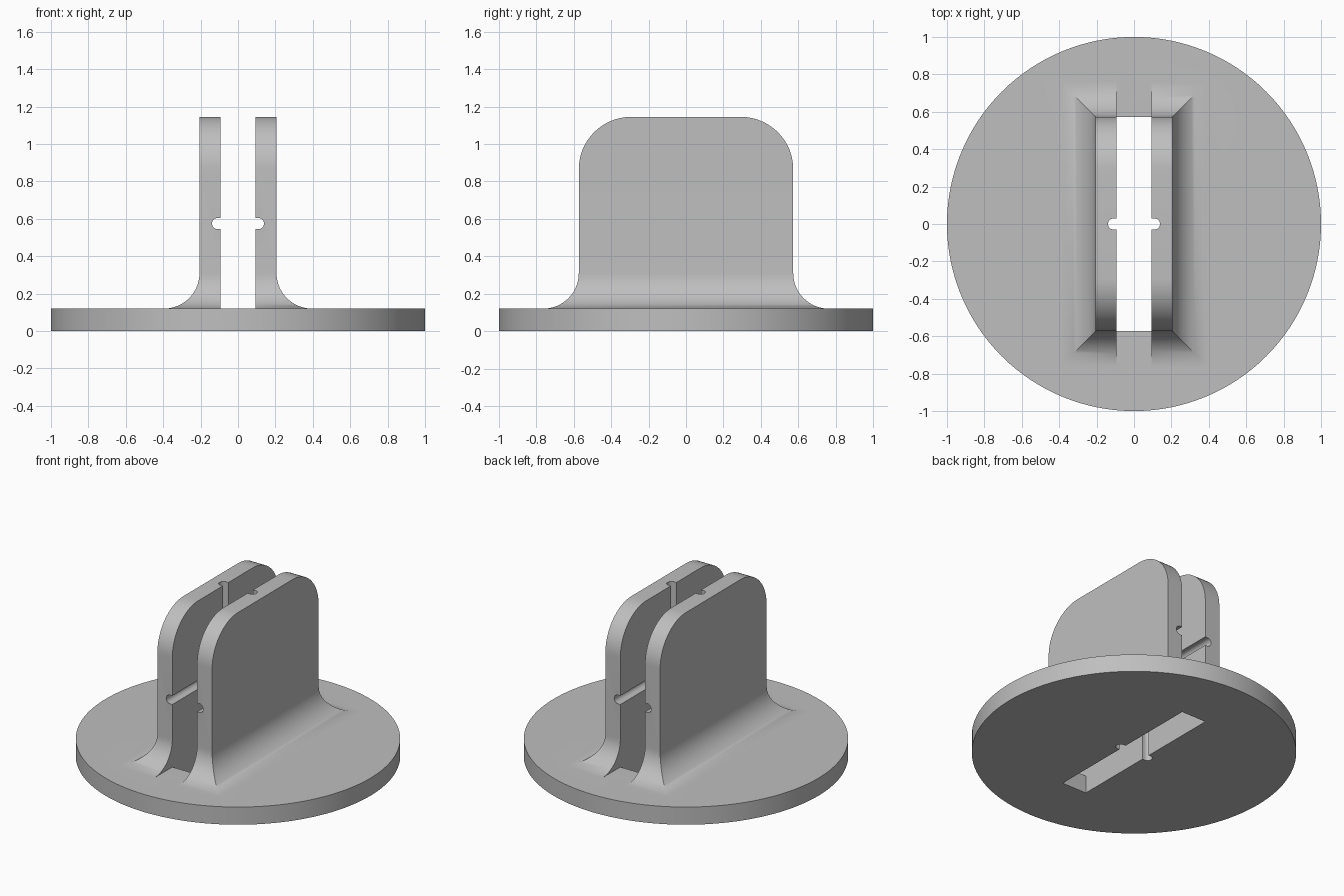
import bpy, bmesh, math

default = bpy.data.objects.get("Cube")
if default:
    bpy.data.objects.remove(default, do_unlink=True)

BASE_TOP, TOP = 0.12, 1.145
HALF_X, HALF_Y = 0.206, 0.573
GAP = 0.093
FILLET, ROUND = 0.19, 0.28
GROOVE_R, GROOVE_X = 0.03, 0.109

grey = bpy.data.materials.new("light_grey")
grey.use_nodes = True
colour = (0.52, 0.52, 0.52, 1)
grey.diffuse_color = colour
grey.node_tree.nodes["Principled BSDF"].inputs["Base Color"].default_value = colour


def loft(name, rings):
    """Skin a stack of closed rings and cap both ends."""
    bm = bmesh.new()
    loops = [[bm.verts.new(p) for p in ring] for ring in rings]
    n = len(loops[0])
    for a, b in zip(loops, loops[1:]):
        for i in range(n):
            j = (i + 1) % n
            bm.faces.new((a[i], a[j], b[j], b[i]))
    bm.faces.new(loops[0][::-1])
    bm.faces.new(loops[-1])
    bmesh.ops.recalc_face_normals(bm, faces=bm.faces)
    mesh = bpy.data.meshes.new(name)
    bm.to_mesh(mesh)
    bm.free()
    mesh.materials.append(grey)
    obj = bpy.data.objects.new(name, mesh)
    bpy.context.collection.objects.link(obj)
    return obj


def rect(x, y, z):
    return [(-x, -y, z), (x, -y, z), (x, y, z), (-x, y, z)]


def box(name, x, y, z0, z1):
    return loft(name, [rect(x, y, z0), rect(x, y, z1)])


def combine(target, tool, operation):
    mod = target.modifiers.new(operation.lower(), 'BOOLEAN')
    mod.operation, mod.solver, mod.object = operation, 'EXACT', tool
    bpy.ops.object.select_all(action='DESELECT')
    bpy.context.view_layer.objects.active = target
    target.select_set(True)
    bpy.ops.object.modifier_apply(modifier=mod.name)
    bpy.data.objects.remove(tool, do_unlink=True)


# Round base plate
def circle(z, n=128):
    return [(math.cos(2 * math.pi * i / n), math.sin(2 * math.pi * i / n), z) for i in range(n)]


stand = loft("slotted_stand", [circle(0), circle(BASE_TOP)])

# Upright block: flared foot, straight sides, rounded top shoulders
rings = []
for i in range(17):
    a = math.pi / 2 * i / 16
    d = FILLET * (1 - math.sin(a))
    z = BASE_TOP + FILLET * (1 - math.cos(a))
    if i == 0:
        rings.append(rect(HALF_X + d, HALF_Y + d, BASE_TOP / 2))
    rings.append(rect(HALF_X + d, HALF_Y + d, z))
for i in range(17):
    a = math.pi / 2 * i / 16
    rings.append(rect(HALF_X, HALF_Y - ROUND * (1 - math.cos(a)),
                      TOP - ROUND * (1 - math.sin(a))))
combine(stand, loft("upright", rings), 'UNION')

# Gap between the two plates, and the slot through the base
combine(stand, box("gap_cutter", GAP, 1.5, BASE_TOP, 1.5), 'DIFFERENCE')
combine(stand, box("slot_cutter", GAP, HALF_Y, -0.2, 0.5), 'DIFFERENCE')


# Round-ended grooves, one along the depth and one along the height
def stadium():
    pts = []
    for side in (1, -1):
        for i in range(13):
            a = math.pi * (i / 12 - 0.5)
            pts.append((side * (GROOVE_X + GROOVE_R * math.cos(a)), side * GROOVE_R * math.sin(a)))
    return pts


combine(stand, loft("depth_groove_cutter",
                    [[(u, y, 0.575 + v) for u, v in stadium()] for y in (-1.2, 1.2)]), 'DIFFERENCE')
combine(stand, loft("height_groove_cutter",
                    [[(u, v, z) for u, v in stadium()] for z in (-0.2, 1.4)]), 'DIFFERENCE')

# Smooth curves, crisp edges
bpy.ops.object.select_all(action='DESELECT')
stand.select_set(True)
bpy.context.view_layer.objects.active = stand
bpy.ops.object.shade_smooth_by_angle(angle=math.radians(30))
